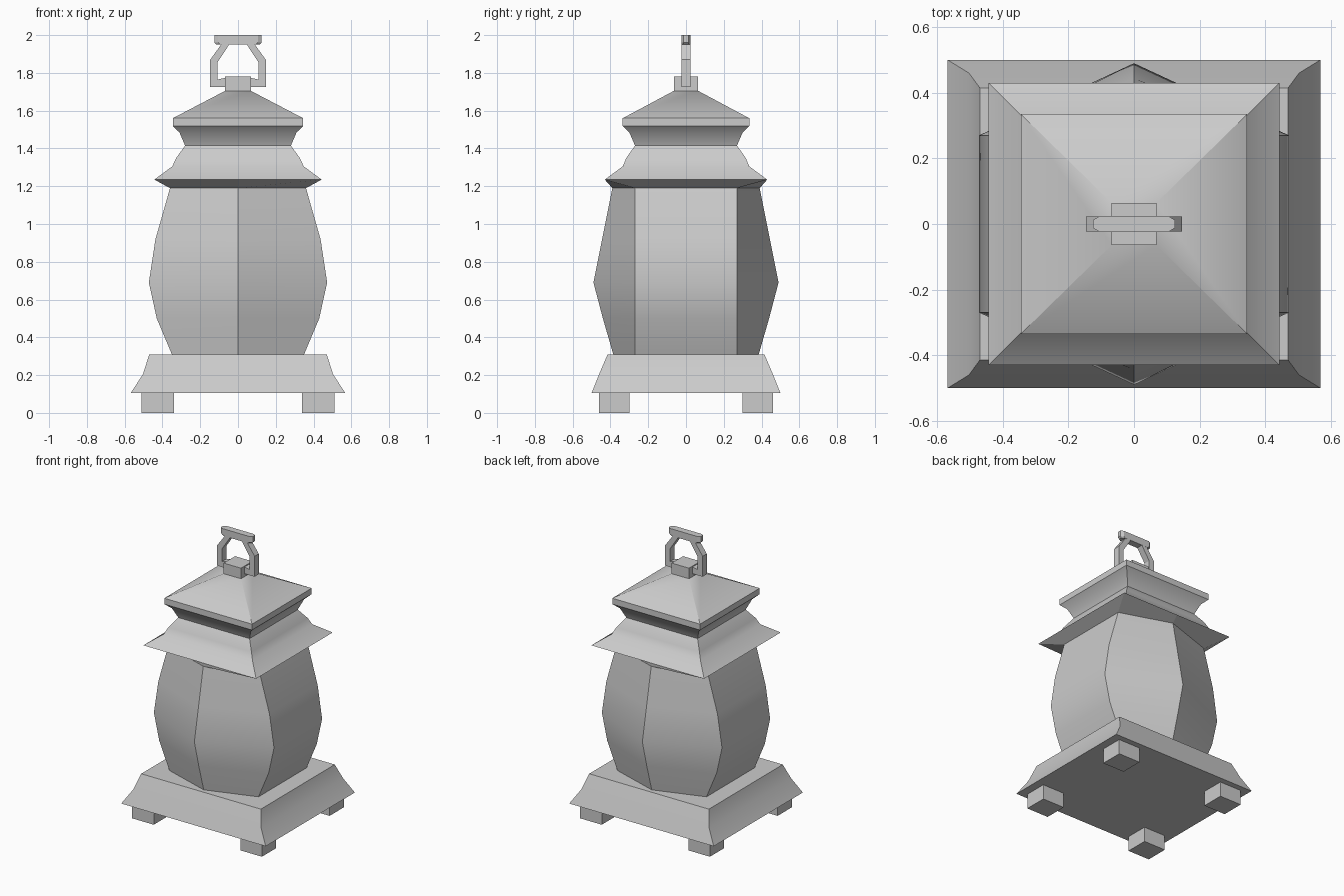
import bpy
from math import radians

if "Cube" in bpy.data.objects:
    bpy.data.objects.remove(bpy.data.objects["Cube"])


def mesh_object(name, verts, faces, smooth=False):
    mesh = bpy.data.meshes.new(name)
    mesh.from_pydata(verts, [], faces)
    obj = bpy.data.objects.new(name, mesh)
    bpy.context.collection.objects.link(obj)
    if smooth:
        bpy.ops.object.select_all(action='DESELECT')
        obj.select_set(True)
        bpy.context.view_layer.objects.active = obj
        bpy.ops.object.shade_smooth_by_angle(angle=radians(35))
    return obj


def loft(name, rings, smooth=False):
    """Join rings of equal point count (counter-clockwise, bottom first) and cap both ends."""
    n = len(rings[0])
    verts = [p for ring in rings for p in ring]
    faces = [tuple(reversed(range(n))), tuple(range(len(verts) - n, len(verts)))]
    for k in range(len(rings) - 1):
        for i in range(n):
            j = (i + 1) % n
            faces.append((k * n + i, k * n + j, (k + 1) * n + j, (k + 1) * n + i))
    return mesh_object(name, verts, faces, smooth)


def rect(x, y, z, cx=0, cy=0):
    return [(cx - x, cy - y, z), (cx + x, cy - y, z), (cx + x, cy + y, z), (cx - x, cy + y, z)]


def hexagon(x, y, tip, z):
    return [(0, -tip, z), (x, -y, z), (x, y, z), (0, tip, z), (-x, y, z), (-x, -y, z)]


# Four feet
for sx, side in ((-1, "left"), (1, "right")):
    for sy, end in ((-1, "front"), (1, "back")):
        loft(f"{end}_{side}_foot",
             [rect(0.085, 0.08, z, sx * 0.425, sy * 0.38) for z in (0, 0.105)])

# Flared base
loft("base", [rect(0.568, 0.50, 0.105), rect(0.503, 0.46, 0.205), rect(0.47, 0.415, 0.31)], True)

# Bulging six-sided body
loft("body", [hexagon(x, 0.27, tip, z) for x, tip, z in (
    (0.35, 0.385, 0.31), (0.43, 0.44, 0.50), (0.472, 0.49, 0.69),
    (0.437, 0.444, 0.92), (0.36, 0.39, 1.19))], True)

# Eave underside blends the body's hexagon into the rectangular roof
loft("eave_underside", [hexagon(0.36, 0.27, 0.39, 1.19), hexagon(0.443, 0.43, 0.43, 1.235)])

# Two-tier roof
loft("roof", [rect(x, y, z) for x, y, z in (
    (0.443, 0.43, 1.235), (0.348, 0.335, 1.305), (0.327, 0.316, 1.35),
    (0.28, 0.27, 1.415), (0.31, 0.30, 1.485), (0.345, 0.335, 1.518),
    (0.345, 0.335, 1.56), (0.068, 0.064, 1.705))], True)

# Cap block
loft("cap", [rect(0.068, 0.064, 1.70), rect(0.068, 0.064, 1.78)])

# Bent handle arms, swept along a flat outline of outer/inner pairs
outer_inner = [((0.06, 1.725), (0.06, 1.775)), ((0.147, 1.725), (0.108, 1.765)),
               ((0.147, 1.87), (0.108, 1.857)), ((0.082, 1.96), (0.04, 1.96))]
for s, side in ((-1, "left"), (1, "right")):
    rings = []
    for (xo, zo), (xi, zi) in outer_inner:
        ring = [(s * xo, -0.023, zo), (s * xo, 0.023, zo),
                (s * xi, 0.023, zi), (s * xi, -0.023, zi)]
        rings.append(ring if s > 0 else ring[::-1])
    loft(f"{side}_handle_arm", rings)

# Grip bar with clipped corners
def grip_ring(x, z):
    return [(-x + 0.02, -0.024, z), (x - 0.02, -0.024, z), (x, -0.012, z), (x, 0.012, z),
            (x - 0.02, 0.024, z), (-x + 0.02, 0.024, z), (-x, 0.012, z), (-x, -0.012, z)]


loft("handle_grip", [grip_ring(0.115, 1.95), grip_ring(0.125, 1.96), grip_ring(0.125, 2.0)])
